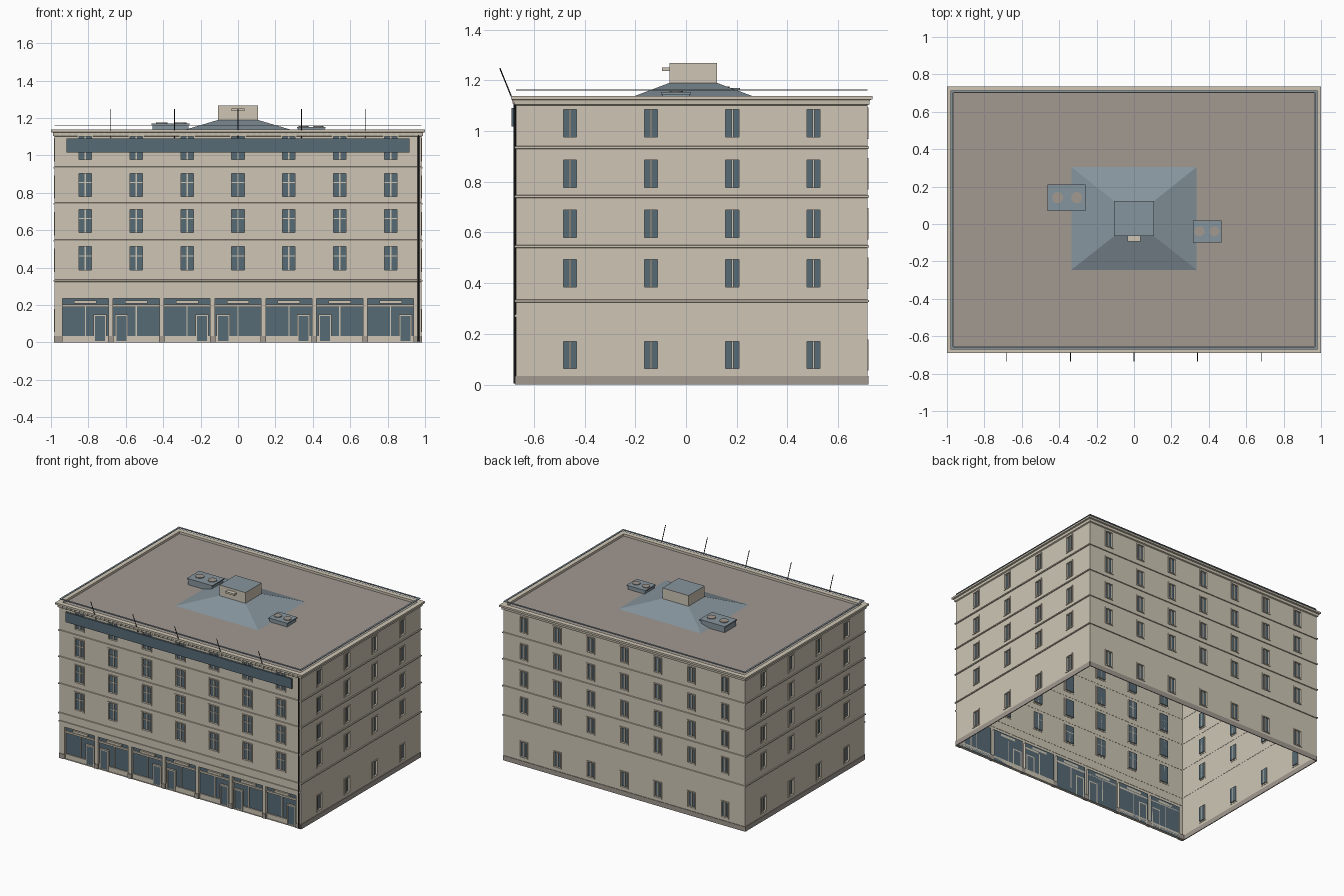
import bpy, bmesh, math
from mathutils import Vector, Matrix

if "Cube" in bpy.data.objects:
    bpy.data.objects.remove(bpy.data.objects["Cube"])


def material(name, r, g, b):
    m = bpy.data.materials.new(name)
    m.diffuse_color = (r, g, b, 1)
    m.use_nodes = True
    m.node_tree.nodes["Principled BSDF"].inputs["Base Color"].default_value = m.diffuse_color
    return m


BEIGE = material("beige_plaster", 0.62, 0.565, 0.46)
STONE = material("grey_brown_stone", 0.36, 0.32, 0.285)
GLASS = material("dark_blue_glass", 0.095, 0.145, 0.18)
METAL = material("blue_grey_metal", 0.24, 0.30, 0.34)
DARK = material("dark_metal", 0.02, 0.022, 0.025)

YC = 0.0225            # centre of the building in y
HX, HY = 0.98, 0.6925  # half sizes of the walls
ROOF = 1.122


def finish(name, bm, mats, angle=0, y=0.0):
    mesh = bpy.data.meshes.new(name)
    bm.to_mesh(mesh)
    bm.free()
    for m in mats:
        mesh.materials.append(m)
    ob = bpy.data.objects.new(name, mesh)
    ob.matrix_world = Matrix.Translation((0, y, 0)) @ Matrix.Rotation(angle, 4, 'Z')
    bpy.context.collection.objects.link(ob)
    return ob


def box(bm, x0, x1, y0, y1, z0, z1, mat=0):
    m = Matrix.Translation(((x0 + x1) / 2, (y0 + y1) / 2, (z0 + z1) / 2)) \
        @ Matrix.Diagonal((x1 - x0, y1 - y0, z1 - z0, 1))
    for v in bmesh.ops.create_cube(bm, size=1, matrix=m)['verts']:
        for f in v.link_faces:
            f.material_index = mat


def rod(bm, a, b, r, sides=6):
    a, b = Vector(a), Vector(b)
    q = (b - a).to_track_quat('Z', 'Y').to_matrix().to_4x4()
    bmesh.ops.create_cone(bm, cap_ends=True, segments=sides, radius1=r, radius2=r,
                          depth=(b - a).length, matrix=Matrix.Translation((a + b) / 2) @ q)


def ring(name, profile, mat):
    """Closed (offset, z) profile swept round the wall rectangle."""
    bm = bmesh.new()
    corners = [(-1, -1), (1, -1), (1, 1), (-1, 1)]
    loops = [[bm.verts.new((sx * (HX + o), YC + sy * (HY + o), z)) for o, z in profile]
             for sx, sy in corners]
    n = len(profile)
    for i in range(4):
        a, b = loops[i], loops[(i + 1) % 4]
        for k in range(n):
            bm.faces.new((a[k], b[k], b[(k + 1) % n], a[(k + 1) % n]))
    bmesh.ops.recalc_face_normals(bm, faces=bm.faces)
    return finish(name, bm, [mat])


def wall(name, half, h, holes, angle):
    """Thin wall sheet facing local -y; holes are (u0, u1, z0, z1, depth) with glass set back."""
    bm = bmesh.new()

    def quad(pts, mat=0):
        bm.faces.new([bm.verts.new((u, -h + d, z)) for u, d, z in pts]).material_index = mat

    us = sorted({-half, half, *[e for k in holes for e in k[:2]]})
    zs = sorted({0.0, ROOF, *[e for k in holes for e in k[2:4]]})
    for u0, u1 in zip(us, us[1:]):
        for z0, z1 in zip(zs, zs[1:]):
            cu, cz = (u0 + u1) / 2, (z0 + z1) / 2
            if not any(k[0] < cu < k[1] and k[2] < cz < k[3] for k in holes):
                quad([(u0, 0, z0), (u1, 0, z0), (u1, 0, z1), (u0, 0, z1)])
    for u0, u1, z0, z1, d in holes:
        c = [(u0, z0), (u1, z0), (u1, z1), (u0, z1)]
        quad([(u, d, z) for u, z in c], 1)
        for i in range(4):
            (ua, za), (ub, zb) = c[i], c[(i + 1) % 4]
            quad([(ua, 0, za), (ub, 0, zb), (ub, d, zb), (ua, d, za)])
    bmesh.ops.remove_doubles(bm, verts=bm.verts, dist=1e-5)
    finish(name, bm, [BEIGE, GLASS], angle, YC)


def frame(bm, u0, u1, z0, z1, t, y0, y1, sill=True):
    """Rectangular trim of width t outside the given opening."""
    box(bm, u0 - t, u0, y0, y1, z0, z1)
    box(bm, u1, u1 + t, y0, y1, z0, z1)
    box(bm, u0 - t, u1 + t, y0, y1, z1, z1 + t)
    if sill:
        box(bm, u0 - t, u1 + t, y0, y1, z0 - t, z0)


def window_trim(bm, hole, h, crossbar):
    u0, u1, z0, z1, d = hole
    frame(bm, u0, u1, z0, z1, 0.008, -h - 0.005, -h + 0.002)
    c = (u0 + u1) / 2
    box(bm, c - 0.004, c + 0.004, -h + d - 0.006, -h + d, z0, z1)
    if crossbar:
        zc = z0 + (z1 - z0) * 0.6
        box(bm, u0, u1, -h + d - 0.005, -h + d, zc - 0.003, zc + 0.003)


def window_grid(columns, rows, w, height):
    return [(c - w / 2, c + w / 2, z - height / 2, z + height / 2, 0.01)
            for c in columns for z in rows]


COLS = [i * 0.272 for i in range(-3, 4)]
SIDE_COLS = [-0.48, -0.16, 0.16, 0.48]
SIDE_ROWS = [0.117, 0.44, 0.635, 0.832, 1.03]

# Side and back walls with windows and plinths
for side, half, h, cols, ang in (("right", HY, HX, SIDE_COLS, 90),
                                 ("back", HX, HY, COLS, 180),
                                 ("left", HY, HX, SIDE_COLS, 270)):
    holes = window_grid(cols, SIDE_ROWS, 0.052, 0.108)
    a = math.radians(ang)
    wall(side + "_wall", half, h, holes, a)
    bm = bmesh.new()
    for k in holes:
        window_trim(bm, k, h, False)
    finish(side + "_window_frames", bm, [BEIGE], a, YC)
    bm = bmesh.new()
    box(bm, -half, half, -h - 0.004, -h + 0.002, 0, 0.035)
    finish(side + "_plinth", bm, [STONE], a, YC)

# Front wall with upper windows and seven shop bays
windows = window_grid(COLS, [0.45, 0.65, 0.842, 1.04], 0.068, 0.124)
bays = [(c - 0.123, c + 0.123, 0.0, 0.235, 0.02) for c in COLS]
wall("front_wall", HX, HY, windows + bays, 0)
bm = bmesh.new()
for k in windows:
    window_trim(bm, k, HY, True)
finish("front_window_frames", bm, [BEIGE], 0, YC)

# Shopfront joinery: stall riser, transom, sign plate, mullion and door
bm = bmesh.new()
g = -HY + 0.02
for i, c in enumerate(COLS):
    box(bm, c - 0.123, c + 0.123, g - 0.008, g, 0.0, 0.035)
    box(bm, c - 0.123, c + 0.123, g - 0.01, g, 0.19, 0.203)
    box(bm, c - 0.06, c + 0.06, g - 0.014, g, 0.208, 0.224)
    box(bm, c - 0.003, c + 0.003, g - 0.006, g, 0.035, 0.19)
    s = -1 if i % 2 else 1
    d = c + s * 0.079
    frame(bm, d - 0.027, d + 0.027, 0.0, 0.142, 0.008, g - 0.014, g, False)
    box(bm, d - 0.027, d + 0.027, g - 0.012, g - 0.008, 0.008, 0.142, 1)
finish("shopfronts", bm, [BEIGE, GLASS], 0, YC)

# Stone feet of the piers between the bays
bm = bmesh.new()
for i in range(8):
    c = (i - 3.5) * 0.272
    x0, x1 = max(c - 0.015, -HX), min(c + 0.015, HX)
    if i in (0, 7):
        x0, x1 = (-HX, -0.94) if i == 0 else (0.94, HX)
    box(bm, x0, x1, -HY - 0.004, -HY + 0.02, 0, 0.035)
finish("pier_feet", bm, [STONE], 0, YC)

# Floor bands, cornice and flat roof rail
for i, z in enumerate((0.33, 0.545, 0.742, 0.935)):
    ring("floor_band_%d" % (i + 1),
         [(-0.002, z - 0.006), (0.006, z - 0.004), (0.006, z + 0.004), (-0.002, z + 0.006)], BEIGE)
bm = bmesh.new()
box(bm, -HX, HX, -HY - 0.006, -HY + 0.002, 0.266, 0.276)
finish("shop_band", bm, [BEIGE], 0, YC)
ring("cornice", [(-0.002, 1.1), (0.008, 1.105), (0.01, 1.122), (0.02, 1.125),
                 (0.02, 1.138), (-0.015, 1.138), (-0.015, 1.118)], BEIGE)
ring("roof_rail", [(0.0, 1.160), (0.0, 1.164), (-0.013, 1.164), (-0.013, 1.160)], METAL)
bm = bmesh.new()
for i in range(-28, 29):
    box(bm, i * 0.034 - 0.005, i * 0.034 + 0.005, -HY - 0.015, -HY, 1.108, 1.122)
finish("front_dentils", bm, [BEIGE], 0, YC)

# Flat roof
bm = bmesh.new()
bm.faces.new([bm.verts.new((x * HX, YC + y * HY, ROOF))
              for x, y in ((-1, -1), (1, -1), (1, 1), (-1, 1))])
finish("roof", bm, [STONE])

# Sloped metal hood and the box on top of it
bm = bmesh.new()
low = [bm.verts.new(p) for p in ((-0.335, -0.245, ROOF), (0.335, -0.245, ROOF),
                                 (0.335, 0.305, ROOF), (-0.335, 0.305, ROOF))]
top = [bm.verts.new(p) for p in ((-0.106, -0.065, 1.19), (0.106, -0.065, 1.19),
                                 (0.106, 0.122, 1.19), (-0.106, 0.122, 1.19))]
for i in range(4):
    j = (i + 1) % 4
    bm.faces.new((low[i], low[j], top[j], top[i]))
finish("roof_hood", bm, [METAL])
bm = bmesh.new()
box(bm, -0.106, 0.106, -0.065, 0.122, 1.185, 1.268)
for f in bm.faces:
    f.material_index = 1 if f.normal.z > 0.5 else 0
box(bm, -0.035, 0.035, -0.094, -0.065, 1.237, 1.25)
finish("roof_box", bm, [BEIGE, METAL])

# Air conditioning units with round fans
for name, x0, x1, y0, y1, z1, fans, r in (
        ("left_cooler", -0.463, -0.258, 0.07, 0.212, 1.17, (-0.408, -0.306), 0.03),
        ("right_cooler", 0.315, 0.468, -0.098, 0.02, 1.153, (0.35, 0.43), 0.027)):
    bm = bmesh.new()
    box(bm, x0 + 0.006, x1 - 0.006, y0 + 0.006, y1 - 0.006, ROOF, z1 - 0.008)
    box(bm, x0, x1, y0, y1, z1 - 0.008, z1)
    finish(name, bm, [METAL])
    bm = bmesh.new()
    for x in fans:
        rod(bm, (x, (y0 + y1) / 2, z1 - 0.002), (x, (y0 + y1) / 2, z1 + 0.005), r, 16)
    finish(name + "_fans", bm, [STONE])

# Long sign board, leaning poles and the rain pipe
bm = bmesh.new()
box(bm, -0.917, 0.917, -0.688, -0.676, 1.017, 1.09)
finish("sign_board", bm, [GLASS])
bm = bmesh.new()
for i in range(-2, 3):
    rod(bm, (i * 0.34, -0.672, 1.095), (i * 0.34, -0.734, 1.248), 0.0025)
finish("leaning_poles", bm, [DARK])
bm = bmesh.new()
rod(bm, (0.965, -0.675, 0.005), (0.965, -0.675, 1.11), 0.005, 8)
finish("rain_pipe", bm, [DARK])
